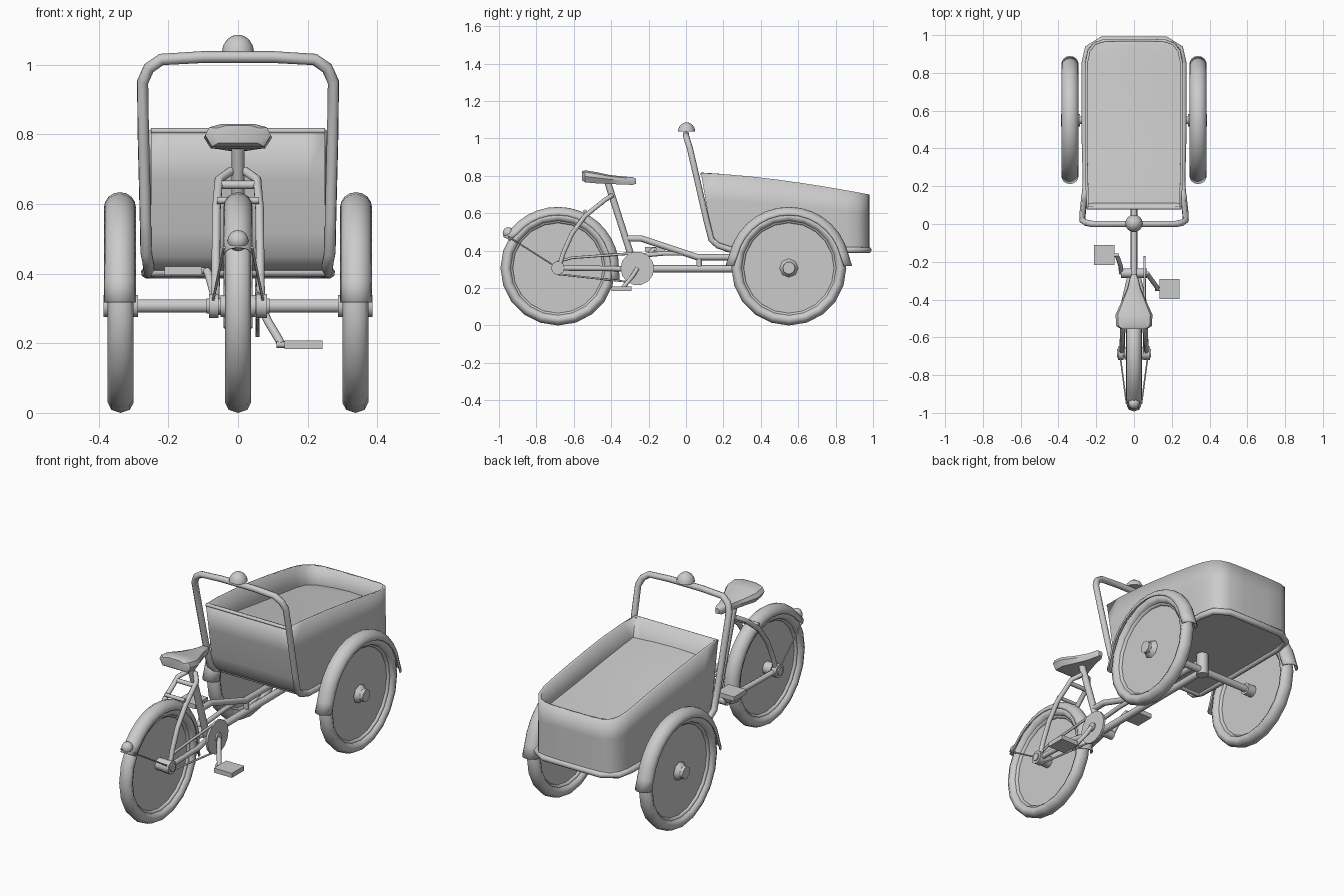
import bpy, bmesh
from math import sin, cos, pi, radians
from mathutils import Vector

if "Cube" in bpy.data.objects:
    bpy.data.objects.remove(bpy.data.objects["Cube"], do_unlink=True)

grey = bpy.data.materials.new("plain grey")
grey.use_nodes = True
grey.diffuse_color = (0.6, 0.6, 0.6, 1)
grey.node_tree.nodes["Principled BSDF"].inputs["Base Color"].default_value = (0.6, 0.6, 0.6, 1)


def finish(ob, name, angle=40):
    ob.name = name
    ob.data.materials.clear()
    ob.data.materials.append(grey)
    bpy.ops.object.select_all(action='DESELECT')
    ob.select_set(True)
    bpy.context.view_layer.objects.active = ob
    bpy.ops.object.shade_smooth_by_angle(angle=radians(angle))
    return ob


def from_bmesh(bm, name, angle=40):
    bmesh.ops.recalc_face_normals(bm, faces=bm.faces)
    me = bpy.data.meshes.new(name)
    bm.to_mesh(me)
    bm.free()
    ob = bpy.data.objects.new(name, me)
    bpy.context.collection.objects.link(ob)
    return finish(ob, name, angle)


def skin(rows, name, closed=False, caps=False, angle=40):
    """Join rows of points with quads."""
    bm = bmesh.new()
    vs = [[bm.verts.new(p) for p in r] for r in rows]
    for a, b in zip(vs, vs[1:]):
        n = len(a)
        for i in range(n if closed else n - 1):
            j = (i + 1) % n
            bm.faces.new((a[i], a[j], b[j], b[i]))
    if caps:
        bm.faces.new(vs[0])
        bm.faces.new(vs[-1])
    return from_bmesh(bm, name, angle)


def tube(name, points, r, cyclic=False):
    cu = bpy.data.curves.new(name, 'CURVE')
    cu.dimensions = '3D'
    cu.bevel_depth = r
    cu.bevel_resolution = 2
    cu.use_fill_caps = True
    sp = cu.splines.new('POLY')
    sp.points.add(len(points) - 1)
    for p, co in zip(sp.points, points):
        p.co = (*co, 1)
    sp.use_cyclic_u = cyclic
    ob = bpy.data.objects.new(name, cu)
    bpy.context.collection.objects.link(ob)
    bpy.ops.object.select_all(action='DESELECT')
    ob.select_set(True)
    bpy.context.view_layer.objects.active = ob
    bpy.ops.object.convert(target='MESH')
    return finish(bpy.context.object, name, 50)


def disc(name, x, y, z, r, depth, sides=20, r2=None):
    """Cylinder or cone lying along x; r2 is the radius at the +x end."""
    bpy.ops.mesh.primitive_cone_add(vertices=sides, radius1=r, radius2=r if r2 is None else r2,
                                    depth=depth, location=(x, y, z), rotation=(0, pi / 2, 0))
    return finish(bpy.context.object, name)


def block(name, loc, size):
    bpy.ops.mesh.primitive_cube_add(size=1, location=loc)
    bpy.context.object.scale = size
    return finish(bpy.context.object, name)


def ring(name, x, y, major, minor, wide):
    bpy.ops.mesh.primitive_torus_add(major_segments=20, minor_segments=8, major_radius=major,
                                     minor_radius=minor, location=(x, y, AXLE), rotation=(0, pi / 2, 0))
    bpy.context.object.scale.z = wide
    return finish(bpy.context.object, name, 60)


AXLE = 0.307
REAR, FRONT = -0.685, 0.55


def fender(name, x, y, start, end, half):
    """Half-round mudguard swept over the wheel, flared at its ends."""
    rows = []
    for i in range(17):
        a = radians(start + (end - start) * i / 16)
        flare = 0.012 if i in (0, 16) else 0
        row = []
        for k in range(9):
            t = pi * k / 8
            r = 0.283 + flare + 0.044 * sin(t)
            row.append((x + half * cos(t), y + r * cos(a), AXLE + r * sin(a)))
        rows.append(row)
    ob = skin(rows, name, angle=60)
    mod = ob.modifiers.new("thickness", 'SOLIDIFY')
    mod.thickness = 0.004
    return ob


def wheel(name, x, y):
    ring(name + "_tyre", x, y, 0.277, 0.03, 1.25)
    ring(name + "_rim", x, y, 0.252, 0.012, 1.3)
    disc(name + "_disc", x, y, AXLE, 0.25, 0.006, 24)
    disc(name + "_hub", x, y, AXLE, 0.033, 0.1, 10)


# Wheels, mudguards and axle
wheel("rear_wheel", 0, REAR)
fender("rear_fender", 0, REAR, -12, 150, 0.042)
for s, side in ((1, "left"), (-1, "right")):
    wheel(side + "_cargo_wheel", s * 0.337, FRONT)
    fender(side + "_cargo_fender", s * 0.339, FRONT, 2, 178, 0.046)
    disc(side + "_hub_cap", s * 0.36, FRONT, AXLE, 0.05 if s > 0 else 0.03, 0.03, 8, 0.03 if s > 0 else 0.05)
disc("cargo_axle", 0, FRONT, AXLE, 0.02, 0.7, 10)
disc("rear_axle", 0, REAR, AXLE, 0.022, 0.18, 10)
tube("axle_post", [(0, FRONT, 0.28), (0, FRONT, 0.40)], 0.032)

# Cargo box: half plan from back to front, given as side position and share of the length
half_plan = [(0.2, 0), (0.25, 0), (0.256, 0.12), (0.26, 0.3), (0.26, 0.45), (0.26, 0.6),
             (0.26, 0.75), (0.258, 0.86), (0.245, 0.93), (0.215, 0.975), (0.17, 0.995), (0.08, 1)]


def rim_height(y):
    return 0.815 - 0.115 * max(0, (y - 0.08) / 0.9) ** 1.5


def box_ring(t, back):
    half = []
    for x, f in half_plan:
        y = back + (0.98 - back) * f
        half.append((x, y, 0.40 + t * (rim_height(y) - 0.40)))
    return half + [(-x, y, z) for x, y, z in reversed(half)]


levels = [(0, 0.24), (0.04, 0.185), (0.12, 0.15), (0.28, 0.13), (0.65, 0.105), (1, 0.08)]
box = skin([box_ring(t, b) for t, b in levels], "cargo_box", closed=True)
mod = box.modifiers.new("thickness", 'SOLIDIFY')
mod.thickness = 0.014
mod.offset = -1
skin([[(s * x, y, z) for s in (-1, 1)] for x, y, z in box_ring(0, 0.24)[:12]], "box_floor")

# Load cover inside the box, sagging a little below the rim
rows = []
for x, f in half_plan:
    y = 0.1 + 0.87 * f
    z = rim_height(y) - 0.105 - 0.02 * sin(pi * f)
    rows.append([(u * (x - 0.006), y, z + 0.012 * cos(u * pi / 2)) for u in (-1, -0.5, 0, 0.5, 1)])
skin(rows, "load_cover")

# Handlebar hoop that runs down the box back and round its base
hoop = [(0.1, 0.0, 1.022), (0.22, 0.0, 1.015), (0.256, 0.007, 0.99), (0.274, 0.02, 0.95),
        (0.272, 0.055, 0.8), (0.266, 0.11, 0.56), (0.264, 0.135, 0.46), (0.258, 0.17, 0.428),
        (0.255, 0.24, 0.405), (0.262, 0.5, 0.403), (0.262, 0.85, 0.403), (0.245, 0.93, 0.403),
        (0.17, 0.976, 0.403)]
tube("handlebar_hoop", hoop + [(-x, y, z) for x, y, z in reversed(hoop)], 0.017, cyclic=True)
tube("box_back_rail", [(-0.25, 0.085, 0.81), (0.25, 0.085, 0.81)], 0.008)
tube("box_base_rail", [(-0.25, 0.22, 0.405), (0.25, 0.22, 0.405)], 0.014)

# Bell dome
dome = [[(r * cos(a), 0.003 + r * sin(a), z) for a in [2 * pi * i / 16 for i in range(16)]]
        for r, z in ((0.046, 1.038), (0.043, 1.054), (0.033, 1.071), (0.018, 1.082), (0.005, 1.086))]
skin(dome, "bell", closed=True, caps=True)

# Frame
tube("seat_tube", [(0, -0.27, 0.3), (0, -0.42, 0.77)], 0.018)
tube("main_beam", [(0, -0.28, 0.303), (0, FRONT, 0.303)], 0.019)
tube("upper_beam", [(0, -0.32, 0.465), (0, -0.24, 0.465), (0, 0.06, 0.365), (0, FRONT, 0.365)], 0.017)
tube("beam_link", [(0, 0.07, 0.31), (0, 0.07, 0.37)], 0.015)
tube("lower_brace", [(0, -0.29, 0.37), (0, -0.12, 0.385), (0, -0.02, 0.385)], 0.012)
stay = [(0.02, -0.395, 0.695), (0.055, -0.435, 0.67), (0.062, -0.54, 0.585), (0.063, -0.61, 0.49),
        (0.064, -0.655, 0.39), (0.066, -0.68, AXLE)]
for s, side in ((1, "left"), (-1, "right")):
    tube(side + "_seat_stay", [(s * x, y, z) for x, y, z in stay], 0.013)
    tube(side + "_chain_stay", [(s * 0.064, REAR, AXLE), (s * 0.055, -0.42, 0.305), (s * 0.02, -0.27, 0.3)], 0.014)
    tube(side + "_fender_strut", [(s * 0.075, REAR, AXLE), (s * 0.04, -0.95, 0.475)], 0.004)
    disc(side + "_axle_nut", s * 0.07, REAR, AXLE, 0.036, 0.028, 10)
tube("stay_bridge", [(-0.055, -0.45, 0.655), (0.055, -0.45, 0.655)], 0.012)
tube("fender_bridge", [(-0.06, -0.54, 0.61), (0.06, -0.54, 0.61)], 0.01)
bpy.ops.mesh.primitive_uv_sphere_add(segments=12, ring_count=8, radius=0.03, location=(0, -0.95, 0.495))
finish(bpy.context.object, "tail_light")

# Saddle: cross-sections from tail to nose
saddle = []
for y, w, lo, hi in ((-0.555, 0.07, 0.775, 0.825), (-0.54, 0.094, 0.765, 0.83), (-0.48, 0.098, 0.76, 0.82),
                     (-0.41, 0.066, 0.757, 0.805), (-0.34, 0.036, 0.753, 0.797), (-0.285, 0.022, 0.752, 0.793),
                     (-0.268, 0.012, 0.757, 0.785)):
    h = hi - lo
    half = [(0.8 * w, lo), (w, lo + 0.5 * h), (0.88 * w, lo + 0.85 * h), (0.5 * w, hi)]
    saddle.append([(x, y, z) for x, z in half] + [(-x, y, z) for x, z in reversed(half)])
skin(saddle, "saddle", closed=True, caps=True)

# Chain drive
CY, CZ = -0.26, 0.305
disc("chainring", 0.056, CY, CZ, 0.09, 0.012, 14)
disc("bottom_bracket", 0, CY, CZ, 0.025, 0.14, 10)
disc("sprocket", 0.056, REAR, AXLE, 0.035, 0.01, 12)
tube("chain_top", [(0.056, REAR, 0.34), (0.056, -0.61, 0.362), (0.056, -0.29, 0.385)], 0.007)
tube("chain_bottom", [(0.056, REAR, 0.274), (0.056, -0.3, 0.232)], 0.005)

# Cranks and pedals
tube("left_crank", [(0.068, CY, CZ), (0.085, -0.285, 0.265), (0.118, -0.33, 0.21), (0.125, -0.343, 0.196)], 0.012)
tube("right_crank", [(-0.068, CY, CZ), (-0.07, -0.225, 0.345), (-0.085, -0.18, 0.4), (-0.09, -0.17, 0.408)], 0.012)
tube("left_pedal_pin", [(0.11, -0.345, 0.196), (0.16, -0.345, 0.196)], 0.009)
tube("right_pedal_pin", [(-0.08, -0.165, 0.408), (-0.13, -0.165, 0.408)], 0.009)
block("left_pedal", (0.188, -0.345, 0.196), (0.108, 0.106, 0.025))
block("right_pedal", (-0.157, -0.165, 0.408), (0.108, 0.106, 0.025))
